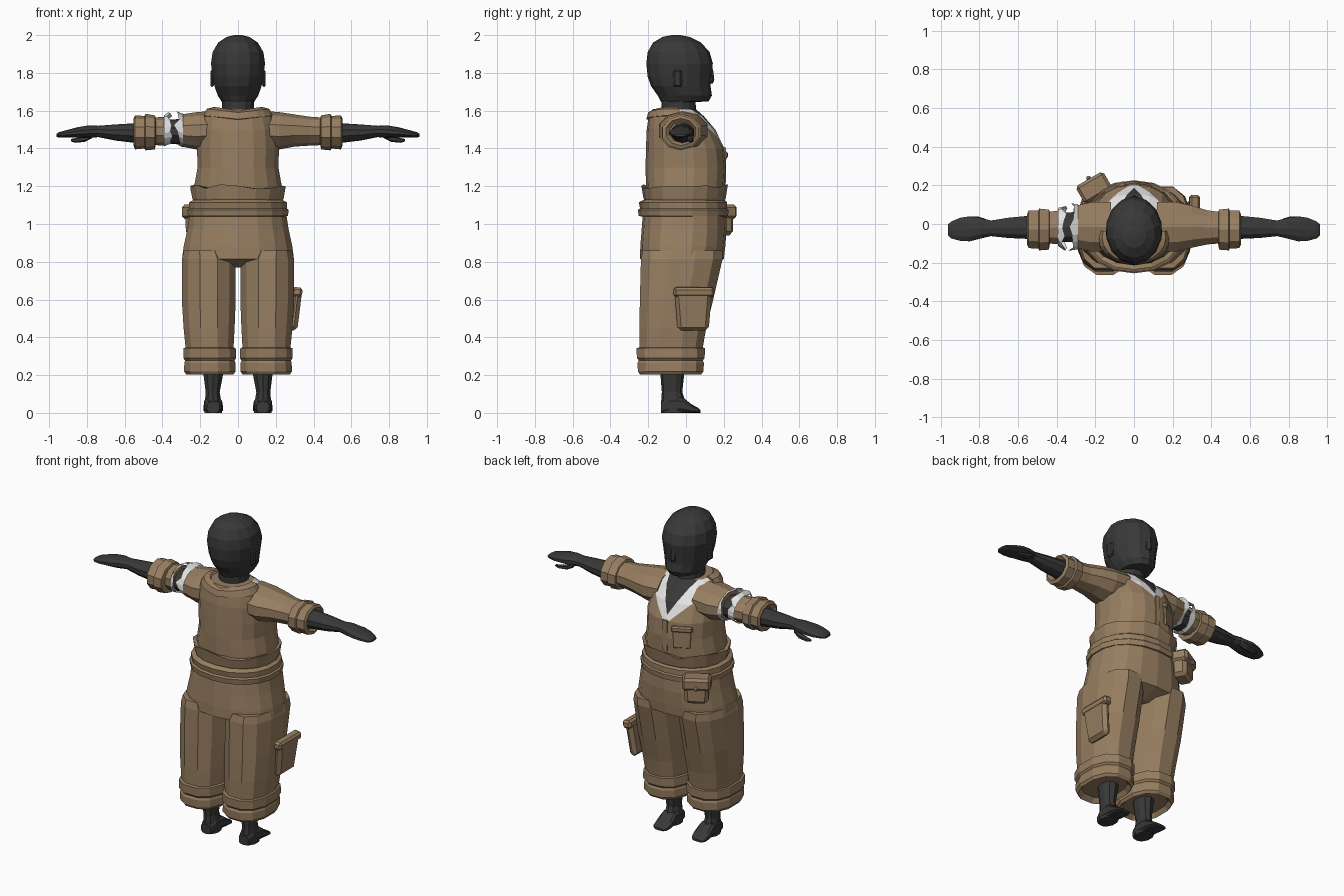
import bpy, bmesh, math, random
from mathutils import Vector, Matrix

random.seed(4)
if "Cube" in bpy.data.objects:
    bpy.data.objects.remove(bpy.data.objects["Cube"])


def material(name, rgb):
    m = bpy.data.materials.new(name)
    m.use_nodes = True
    m.diffuse_color = (*rgb, 1)
    m.node_tree.nodes["Principled BSDF"].inputs["Base Color"].default_value = (*rgb, 1)
    return m


cloth = material("tan cloth", (0.31, 0.21, 0.12))
skin = material("charcoal skin", (0.04, 0.04, 0.04))
white = material("white lining", (0.8, 0.8, 0.8))
steel = material("steel button", (0.35, 0.35, 0.36))


def finish(name, bm, *mats):
    bmesh.ops.recalc_face_normals(bm, faces=bm.faces)
    me = bpy.data.meshes.new(name)
    bm.to_mesh(me)
    bm.free()
    for m in mats:
        me.materials.append(m)
    ob = bpy.data.objects.new(name, me)
    bpy.context.collection.objects.link(ob)
    return ob


def place(axis, t, a, b):
    return {"x": (t, a, b), "y": (a, t, b), "z": (a, b, t)}[axis]


def loft_mesh(axis, rings, n=12, side=1, power=1.0, caps=True, jag=0.0, jag_ring=-1):
    """Rings are (position, low a, high a, low b, high b) along an axis."""
    bm = bmesh.new()
    loops = []
    for i, (t, a0, a1, b0, b1) in enumerate(rings):
        loop = []
        for k in range(n):
            ang = 2 * math.pi * (k + 0.5) / n
            c, s = math.cos(ang), math.sin(ang)
            c = math.copysign(abs(c) ** power, c)
            s = math.copysign(abs(s) ** power, s)
            d = random.uniform(-jag, jag) if i == jag_ring % len(rings) else 0
            p = Vector(place(axis, t + d, (a0 + a1) / 2 + c * (a1 - a0) / 2,
                             (b0 + b1) / 2 + s * (b1 - b0) / 2))
            p.x *= side
            loop.append(bm.verts.new(p))
        loops.append(loop)
    for lo, hi in zip(loops, loops[1:]):
        for k in range(n):
            j = (k + 1) % n
            bm.faces.new((lo[k], lo[j], hi[j], hi[k]))
    if caps:
        bm.faces.new(loops[0])
        bm.faces.new(loops[-1])
    return bm


def loft(name, mat, axis, rings, **kw):
    return finish(name, loft_mesh(axis, rings, **kw), mat)


def sym(z, rx, y0, y1):
    return (z, -rx, rx, y0, y1)


def box(name, mat, size, loc, turn=0, tilt=0, bevel=0.015, taper=1.0):
    bm = bmesh.new()
    bmesh.ops.create_cube(bm, size=1)
    bmesh.ops.scale(bm, vec=size, verts=bm.verts)
    for v in bm.verts:
        if v.co.z < 0:
            v.co.x *= taper
    if bevel:
        bmesh.ops.bevel(bm, geom=bm.edges[:], offset=bevel, segments=1, affect="EDGES")
    ob = finish(name, bm, mat)
    ob.matrix_world = (Matrix.Translation(loc) @ Matrix.Rotation(math.radians(turn), 4, "Z")
                       @ Matrix.Rotation(math.radians(tilt), 4, "X"))
    return ob


# Head and neck
loft("head", skin, "z", [
    sym(1.50, .09, -.13, .09), sym(1.60, .085, -.13, .055), sym(1.645, .087, -.13, .05),
    sym(1.65, .09, -.135, .12), sym(1.68, .11, -.15, .137), sym(1.73, .128, -.185, .13),
    sym(1.78, .137, -.203, .135), sym(1.85, .147, -.21, .142), sym(1.91, .138, -.203, .125),
    sym(1.96, .108, -.175, .08), sym(1.99, .062, -.125, .02), sym(2.0, .02, -.075, -.03)], n=14)
loft("nose", skin, "z", [sym(1.745, .018, .1, .142), sym(1.762, .022, .1, .15),
                         sym(1.82, .01, .1, .143)], n=6)
for s, word in ((1, "left"), (-1, "right")):
    box(word + "_ear", skin, (.018, .045, .09), (s * .137, -.045, 1.77), bevel=.008)

# Shirt body with an open neck: cut along two V lines and colour between them
bm = loft_mesh("z", [
    sym(1.08, .225, -.21, .2), sym(1.2, .235, -.212, .206), sym(1.3, .217, -.214, .212),
    sym(1.4, .22, -.212, .203), sym(1.5, .212, -.208, .155), sym(1.57, .19, -.198, .095),
    sym(1.61, .125, -.175, .05)], n=18, power=.9)
opening, lining = (1.43, 1.9), (1.38, 1.0)
for base, slope in (opening, lining):
    for s in (1, -1):
        bmesh.ops.bisect_plane(bm, geom=bm.verts[:] + bm.edges[:] + bm.faces[:], dist=1e-5,
                               plane_co=(0, 0, base), plane_no=(s * slope, 0, -1))
for f in bm.faces:
    c = f.calc_center_median()
    if c.y > -.01:
        if c.z > opening[0] + opening[1] * abs(c.x):
            f.material_index = 1
        elif c.z > lining[0] + lining[1] * abs(c.x):
            f.material_index = 2
finish("shirt", bm, cloth, skin, white)

# Turned-down collar around the back of the neck
bm = bmesh.new()
rows = []
for k in range(13):
    ang = math.radians(165 + 210 * k / 12)
    c, s = math.cos(ang), math.sin(ang)
    lift = .02 * abs(c)
    rows.append([bm.verts.new((r * c, -.07 + q * s, z + lift)) for r, q, z in
                 ((.105, .085, 1.575), (.125, .105, 1.6), (.165, .13, 1.59), (.185, .14, 1.555))])
for p, q in zip(rows, rows[1:]):
    for i in range(3):
        bm.faces.new((p[i], q[i], q[i + 1], p[i + 1]))
collar = finish("collar", bm, cloth)
collar.modifiers.new("thickness", "SOLIDIFY").thickness = .012

# Shirt front: button strip and chest pocket
box("front_placket", cloth, (.03, .01, .19), (0, .207, 1.31), bevel=0)
box("chest_pocket", cloth, (.12, .02, .13), (-.1, .182, 1.31), turn=26, taper=.9, bevel=.008)
box("chest_pocket_flap", cloth, (.125, .03, .035), (-.1, .184, 1.365), turn=26, bevel=.008)

# Sleeves, cuffs and arms
sleeve = [(.12, -.15, .12, 1.40, 1.6), (.22, -.15, .12, 1.395, 1.592),
          (.3, -.128, .1, 1.41, 1.58), (.38, -.11, .075, 1.415, 1.568), (.5, -.1, .06, 1.42, 1.56)]
for s, word in ((1, "left"), (-1, "right")):
    if s > 0:
        loft("left_sleeve", cloth, "x", sleeve, n=10)
    else:
        loft("right_upper_sleeve", cloth, "x", sleeve[:3], n=10, side=s)
        loft("right_lower_sleeve", cloth, "x", sleeve[3:], n=10, side=s)
        loft("upper_tear", white, "x", [(.29, -.132, .104, 1.405, 1.583),
             (.325, -.138, .108, 1.42, 1.598)], n=18, side=s, caps=False, jag=.016)
        loft("lower_tear", white, "x", [(.392, -.116, .085, 1.41, 1.575),
             (.36, -.14, .095, 1.42, 1.592)], n=18, side=s, caps=False, jag=.016)
    loft(word + "_sleeve_cuff", cloth, "x", [
        (.435, -.105, .06, 1.42, 1.56), (.44, -.138, .08, 1.395, 1.575),
        (.49, -.142, .085, 1.39, 1.583), (.495, -.132, .075, 1.4, 1.572),
        (.545, -.13, .075, 1.395, 1.575), (.553, -.11, .055, 1.415, 1.56),
        (.535, -.09, .045, 1.43, 1.54)], n=10, side=s)
    loft(word + "_arm", skin, "x", [
        (.24, -.1, .07, 1.42, 1.56), (.4, -.095, .06, 1.425, 1.55), (.55, -.08, .045, 1.43, 1.533),
        (.65, -.075, .035, 1.442, 1.527), (.74, -.065, .02, 1.46, 1.52),
        (.79, -.077, .033, 1.455, 1.522), (.85, -.093, .043, 1.457, 1.512),
        (.9, -.09, .035, 1.457, 1.499), (.945, -.077, .015, 1.457, 1.487),
        (.962, -.06, .0, 1.462, 1.477)], n=10, side=s)
    loft(word + "_thumb", skin, "x", [(.77, .0, .03, 1.455, 1.49), (.81, .005, .042, 1.435, 1.468),
         (.86, .01, .04, 1.43, 1.455), (.885, .018, .034, 1.437, 1.45)], n=6, side=s)

# Waist: ragged turned-up top, waistband and hips
loft("ragged_waist", cloth, "z", [
    sym(1.11, .235, -.215, .2), sym(1.135, .245, -.225, .21), sym(1.198, .256, -.236, .222),
    sym(1.19, .225, -.205, .195)], n=18, power=.92, caps=False, jag=.013, jag_ring=2)
loft("waistband", cloth, "z", [
    sym(1.04, .255, -.23, .21), sym(1.042, .268, -.25, .222), sym(1.075, .272, -.255, .226),
    sym(1.082, .262, -.243, .218), sym(1.115, .262, -.25, .218), sym(1.13, .235, -.22, .2)],
    n=18, power=.92)
loft("trouser_hips", cloth, "z", [
    sym(1.06, .258, -.228, .212), sym(.97, .272, -.235, .215), sym(.88, .292, -.242, .208),
    sym(.815, .3, -.243, .2), sym(.77, .12, -.1, .1)], n=18, power=.88)

# Trouser legs, rolled hems, shins and feet
for s, word in ((1, "left"), (-1, "right")):
    loft(word + "_trouser_leg", cloth, "z", [
        (.86, .04, .288, -.235, .198), (.815, .008, .302, -.245, .2), (.6, .008, .302, -.25, .15),
        (.45, .014, .292, -.252, .112), (.31, .022, .278, -.25, .088)], n=12, side=s, power=.85)
    loft(word + "_rolled_hem", cloth, "z", [
        (.348, .025, .275, -.245, .085), (.343, .008, .292, -.268, .106),
        (.29, .006, .294, -.265, .104), (.278, .014, .284, -.255, .094),
        (.265, .01, .288, -.262, .1), (.22, .008, .29, -.26, .098),
        (.203, .02, .278, -.248, .085), (.23, .04, .26, -.22, .06)], n=12, side=s, power=.85)
    loft(word + "_shin", skin, "z", [
        (.32, .07, .19, -.145, .01), (.2, .077, .185, -.135, -.01), (.11, .095, .173, -.128, -.02),
        (.05, .085, .178, -.132, .0), (0, .083, .18, -.132, .0)], n=10, side=s)
    loft(word + "_foot", skin, "y", [
        (-.132, .098, .164, 0, .06), (-.09, .085, .178, 0, .085), (-.02, .083, .18, 0, .085),
        (.03, .078, .184, 0, .045), (.065, .085, .18, 0, .026), (.077, .1, .165, 0, .014)],
        n=10, side=s, power=.6)

# Cargo pocket on the outer thigh
box("cargo_pocket", cloth, (.2, .05, .22), (.302, .038, .545), turn=-90, tilt=-7, taper=.82, bevel=.02)
box("cargo_pocket_flap", cloth, (.215, .055, .05), (.313, .042, .64), turn=-90, tilt=-7, bevel=.012)

# Belt pouch with flap and button
box("belt_pouch", cloth, (.15, .09, .15), (-.205, .185, 1.015), turn=30, taper=.88, bevel=.02)
box("belt_pouch_flap", cloth, (.165, .105, .075), (-.207, .188, 1.065), turn=30, bevel=.015)
bm = bmesh.new()
bmesh.ops.create_icosphere(bm, subdivisions=1, radius=.014)
button = finish("pouch_button", bm, steel)
button.location = (-.235, .237, 1.045)
